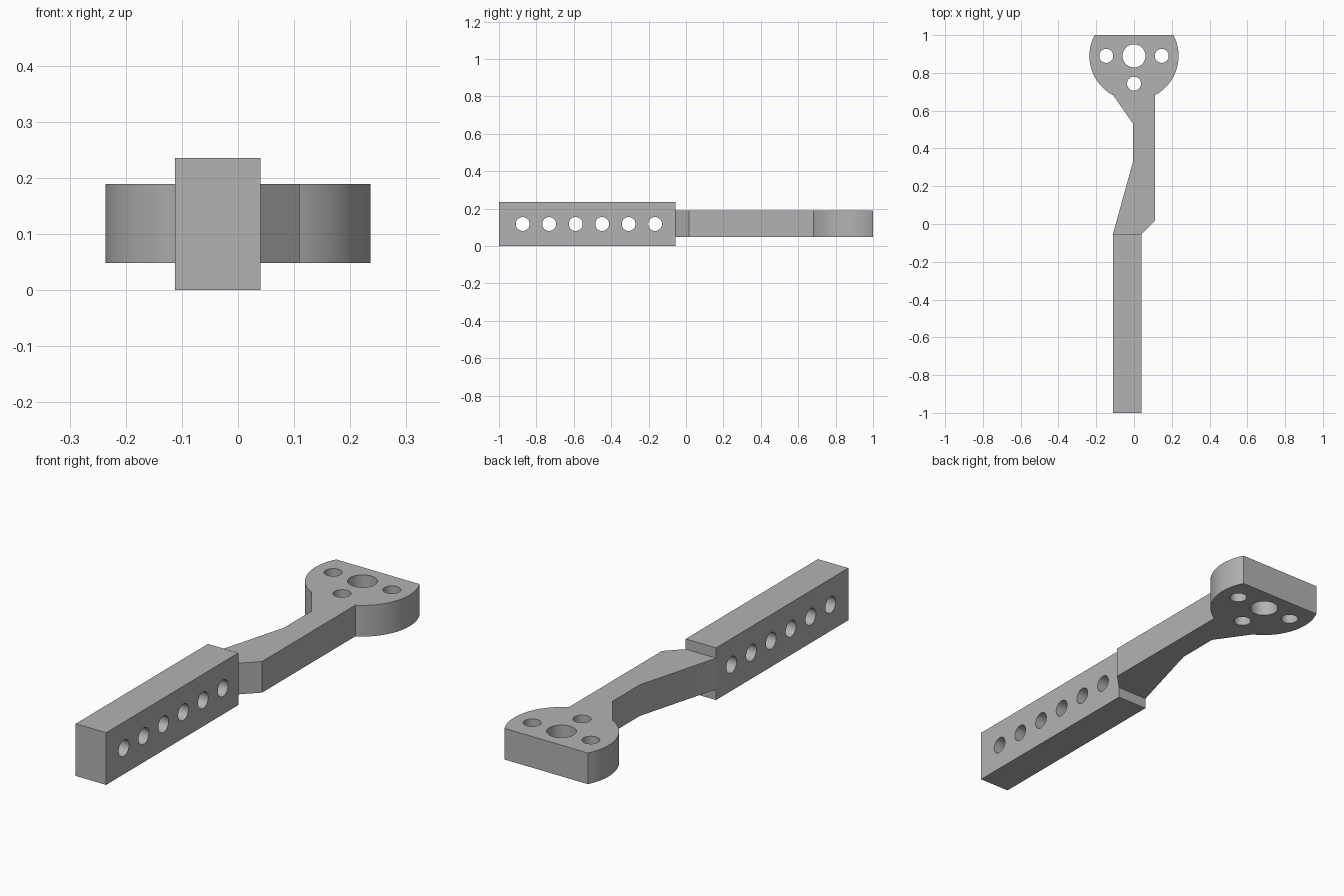
import bpy, bmesh
from math import cos, sin, pi, asin, acos, radians

cube = bpy.data.objects.get("Cube")
if cube:
    bpy.data.objects.remove(cube, do_unlink=True)

grey = bpy.data.materials.new("light_grey")
grey.use_nodes = True
grey.diffuse_color = (0.45, 0.45, 0.45, 1)
grey.node_tree.nodes["Principled BSDF"].inputs["Base Color"].default_value = grey.diffuse_color


def arc(cx, cy, r, start, end, steps):
    angles = [start + (end - start) * i / steps for i in range(steps + 1)]
    return [(cx + r * cos(a), cy + r * sin(a)) for a in angles]


def hole(cx, cy, r):
    return arc(cx, cy, r, 0, 2 * pi, 48)[:-1]


def plate(name, loops, thickness, location, rotation=(0, 0, 0)):
    """Extrude an outline with holes, centred on its own plane."""
    curve = bpy.data.curves.new(name, "CURVE")
    curve.dimensions = "2D"
    curve.fill_mode = "BOTH"
    curve.extrude = thickness / 2
    for loop in loops:
        spline = curve.splines.new("POLY")
        spline.points.add(len(loop) - 1)
        for point, (x, y) in zip(spline.points, loop):
            point.co = (x, y, 0, 1)
        spline.use_cyclic_u = True
    obj = bpy.data.objects.new(name, curve)
    obj.location, obj.rotation_euler = location, rotation
    bpy.context.collection.objects.link(obj)
    bpy.ops.object.select_all(action="DESELECT")
    obj.select_set(True)
    bpy.context.view_layer.objects.active = obj
    bpy.ops.object.convert(target="MESH")
    obj = bpy.context.object
    # Weld caps to walls
    bm = bmesh.new()
    bm.from_mesh(obj.data)
    bmesh.ops.remove_doubles(bm, verts=bm.verts, dist=0.0001)
    bmesh.ops.recalc_face_normals(bm, faces=bm.faces)
    bm.to_mesh(obj.data)
    bm.free()
    obj.data.materials.clear()
    obj.data.materials.append(grey)
    bpy.ops.object.shade_smooth_by_angle(angle=radians(30))


# Handle: square bar with a row of cross holes, profile drawn in the YZ plane
bar = [(-1, 0), (-0.055, 0), (-0.055, 0.236), (-1, 0.236)]
bar_holes = [hole(-0.873 + 0.1416 * i, 0.118, 0.037) for i in range(6)]
plate("handle", [bar] + bar_holes, 0.152, (-0.036, 0, 0), (pi / 2, 0, pi / 2))

# Arm and round flange: one flat outline, the flange cut straight at the back
R, CY, NECK = 0.236, 0.89, 0.11
neck_angle, flat_angle = acos(NECK / R), asin((1 - CY) / R)
outline = [(-0.112, -0.055), (0.04, -0.055), (NECK, 0.015)]
outline += arc(0, CY, R, -neck_angle, flat_angle, 24)
outline += arc(0, CY, R, pi - flat_angle, pi + neck_angle, 24)
outline += [(-0.004, 0.53), (-0.004, 0.335)]
bolt_holes = [hole(x, y, 0.037) for x, y in ((-0.147, CY), (0.147, CY), (0, CY - 0.147))]
plate("arm_and_flange", [outline, hole(0, CY, 0.061)] + bolt_holes, 0.141, (0, 0, 0.119))
